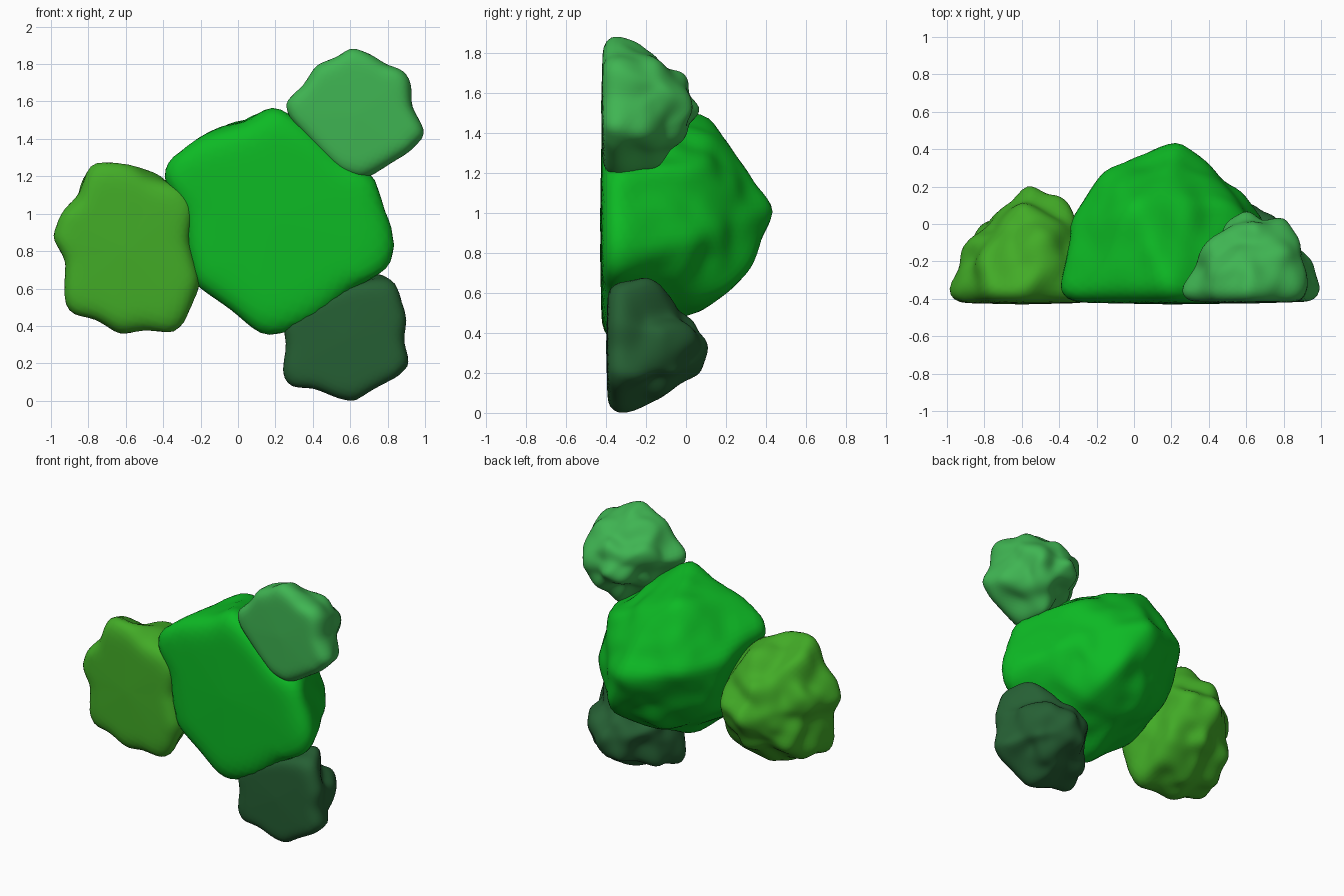
import bpy, bmesh
from mathutils import Vector, noise
from mathutils.bvhtree import BVHTree


def clump(name, center, front, outline, knobs, color, lump):
    """Lumpy leaf clump: flat front with an (x, z) outline, domed back through 3D knobs."""
    c = Vector(center)
    pts = [Vector((c.x, front, c.z))]
    for x, z in outline:
        dx, dz = x - c.x, z - c.z
        pts.append(Vector((c.x + dx * 1.045, front + 0.07, c.z + dz * 1.045)))
        pts.append(Vector((c.x + dx * 0.93, front + 0.008, c.z + dz * 0.93)))
    pts += [c + (Vector(k) - c) * 1.04 for k in knobs]

    # star-shaped cage: triangulate the directions, then restore the distances
    cage = bmesh.new()
    where = {}
    for p in pts:
        where[cage.verts.new((p - c).normalized())] = p - c
    bmesh.ops.convex_hull(cage, input=cage.verts[:])
    for v, p in where.items():
        if v.is_valid:
            v.co = p
    tree = BVHTree.FromBMesh(cage)
    cage.free()

    # wrap an even sphere on the cage, add small lumps on the back and soften it
    bm = bmesh.new()
    bmesh.ops.create_icosphere(bm, subdivisions=5, radius=1)
    for v in bm.verts:
        d = v.co.normalized()
        hit = tree.ray_cast(d * 5, -d)[0]
        v.co = hit if hit else d * 0.3
        back = min(1, max(0, (v.co.y + c.y - front - 0.06) * 8))
        v.co += d * back * lump * noise.noise((v.co + c) * 7)
    for _ in range(3):
        bmesh.ops.smooth_vert(bm, verts=bm.verts[:], factor=0.5,
                              use_axis_x=True, use_axis_y=True, use_axis_z=True)
    for f in bm.faces:
        f.smooth = True
    me = bpy.data.meshes.new(name)
    bm.to_mesh(me)
    bm.free()
    ob = bpy.data.objects.new(name, me)
    ob.location = c
    bpy.context.collection.objects.link(ob)
    mat = bpy.data.materials.new(name + "_green")
    mat.diffuse_color = (*color, 1)
    me.materials.append(mat)


# large central clump
clump("main_foliage", (0.2, -0.1, 0.97), -0.43,
      [(0.2, 1.57), (0.05, 1.47), (-0.2, 1.4), (-0.36, 1.3), (-0.4, 1.19),
       (-0.28, 1.0), (-0.26, 0.8), (-0.22, 0.63), (-0.05, 0.5), (0.12, 0.36),
       (0.22, 0.35), (0.4, 0.43), (0.6, 0.6), (0.79, 0.68), (0.84, 0.82),
       (0.8, 0.98), (0.73, 1.19), (0.55, 1.28), (0.35, 1.48)],
      [(0.24, 0.44, 1.0), (0, 0.35, 1.05), (-0.12, 0.3, 1.07), (0.4, 0.29, 1.0),
       (0.2, 0.27, 1.25), (0.43, 0.26, 0.65), (0.1, 0.18, 0.62), (0.0, 0.1, 1.48),
       (0.28, 0.13, 1.37), (-0.32, 0.03, 1.12), (-0.2, 0.05, 0.72), (0.15, 0.03, 0.5),
       (0.45, 0.06, 0.55), (0.62, 0.1, 0.9), (0.55, 0.08, 1.22), (0.75, -0.12, 0.82),
       (-0.37, -0.2, 1.2)],
      (0.004, 0.49, 0.018), 0.03)

# left clump
clump("left_foliage", (-0.6, -0.2, 0.8), -0.43,
      [(-0.72, 1.28), (-0.8, 1.25), (-0.84, 1.09), (-0.95, 0.99), (-0.99, 0.87),
       (-0.92, 0.75), (-0.93, 0.53), (-0.89, 0.46), (-0.75, 0.44), (-0.63, 0.37),
       (-0.5, 0.39), (-0.35, 0.36), (-0.28, 0.44), (-0.21, 0.64), (-0.27, 0.85),
       (-0.23, 1.05), (-0.29, 1.14), (-0.48, 1.18), (-0.58, 1.26)],
      [(-0.55, 0.21, 0.8), (-0.42, 0.15, 0.85), (-0.72, 0.06, 0.86), (-0.6, 0.06, 1.05),
       (-0.52, 0.08, 0.58), (-0.78, -0.02, 0.62), (-0.34, 0.02, 0.7), (-0.9, -0.12, 0.85),
       (-0.78, -0.14, 1.16), (-0.45, -0.1, 1.19), (-0.28, -0.1, 0.95),
       (-0.62, -0.13, 0.42), (-0.35, -0.12, 0.48), (-0.88, -0.2, 0.55)],
      (0.055, 0.41, 0.02), 0.06)

# upper right clump
clump("upper_foliage", (0.63, -0.2, 1.53), -0.425,
      [(0.6, 1.89), (0.52, 1.83), (0.42, 1.79), (0.36, 1.69), (0.25, 1.6),
       (0.27, 1.51), (0.42, 1.35), (0.55, 1.22), (0.66, 1.19), (0.77, 1.25),
       (0.9, 1.33), (1.0, 1.43), (0.92, 1.57), (0.91, 1.72), (0.87, 1.77),
       (0.78, 1.79), (0.7, 1.85)],
      [(0.62, 0.07, 1.51), (0.8, 0.01, 1.5), (0.5, 0.0, 1.6), (0.65, -0.04, 1.71),
       (0.7, -0.02, 1.38), (0.48, -0.08, 1.42), (0.88, -0.11, 1.62), (0.86, -0.12, 1.4),
       (0.63, -0.16, 1.79), (0.42, -0.15, 1.71), (0.65, -0.14, 1.26),
       (0.33, -0.22, 1.56), (0.82, -0.17, 1.75)],
      (0.05, 0.46, 0.085), 0.06)

# lower right clump
clump("lower_foliage", (0.58, -0.2, 0.33), -0.4,
      [(0.75, 0.65), (0.84, 0.63), (0.86, 0.57), (0.9, 0.44), (0.88, 0.33),
       (0.91, 0.2), (0.85, 0.13), (0.72, 0.06), (0.62, 0.0), (0.53, 0.02),
       (0.4, 0.07), (0.28, 0.07), (0.24, 0.15), (0.26, 0.3), (0.24, 0.42),
       (0.3, 0.48), (0.45, 0.56), (0.6, 0.62)],
      [(0.58, 0.1, 0.35), (0.7, 0.03, 0.22), (0.5, 0.03, 0.2), (0.72, 0.02, 0.42),
       (0.55, -0.03, 0.52), (0.4, -0.02, 0.38), (0.74, -0.14, 0.62), (0.84, -0.12, 0.4),
       (0.82, -0.14, 0.2), (0.58, -0.13, 0.07), (0.34, -0.15, 0.14),
       (0.31, -0.17, 0.42), (0.5, -0.15, 0.58)],
      (0.019, 0.115, 0.034), 0.06)
